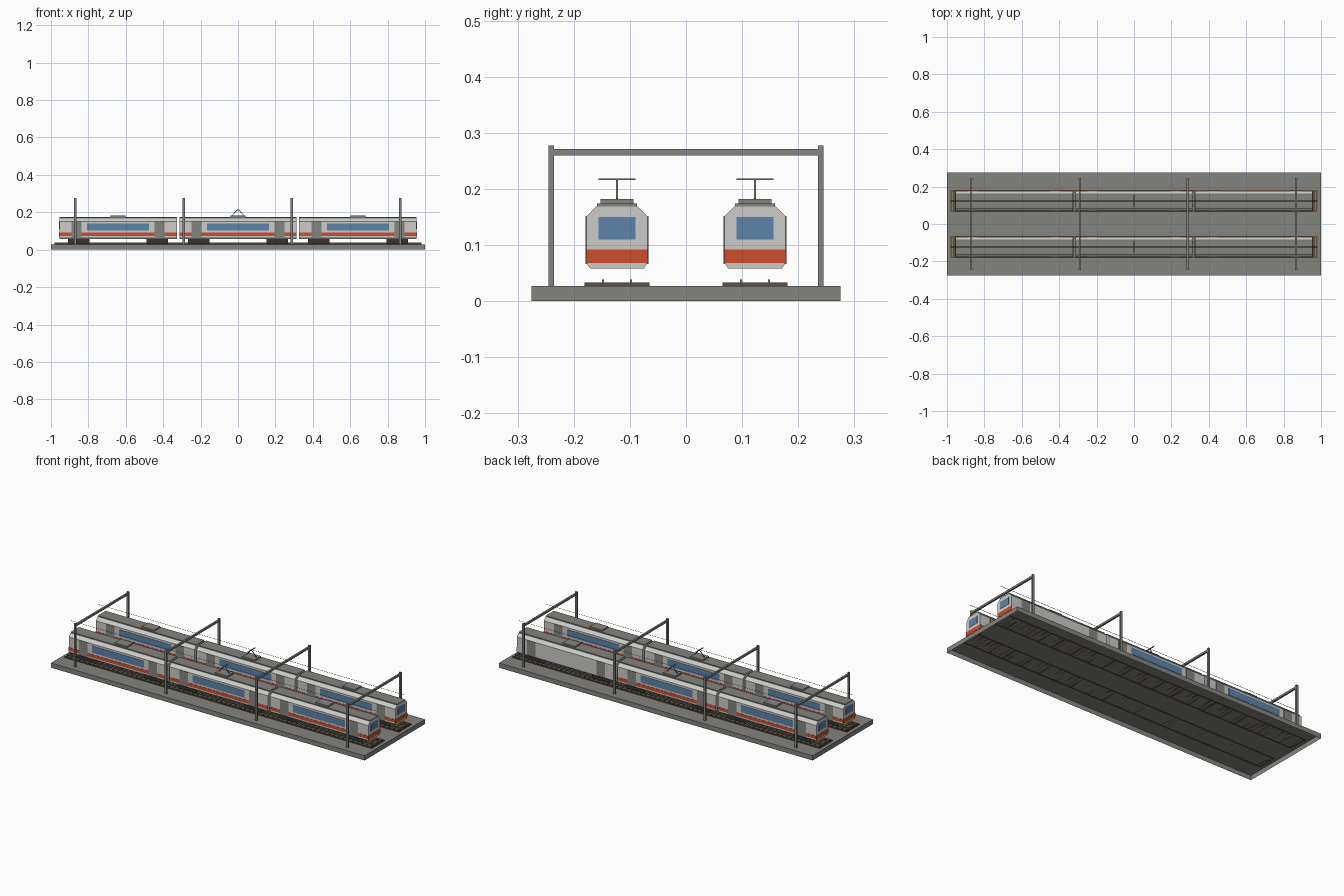
import bpy
import bmesh
from mathutils import Vector

cube = bpy.data.objects.get("Cube")
if cube:
    bpy.data.objects.remove(cube, do_unlink=True)


def material(name, r, g, b):
    m = bpy.data.materials.new(name)
    m.use_nodes = True
    m.diffuse_color = (r, g, b, 1)
    bsdf = next(n for n in m.node_tree.nodes if n.type == 'BSDF_PRINCIPLED')
    bsdf.inputs["Base Color"].default_value = (r, g, b, 1)
    return m


GREY = material("concrete_grey", .23, .235, .21)
WHITE = material("body_light_grey", .6, .6, .58)
ORANGE = material("stripe_orange", .62, .075, .025)
BLUE = material("window_blue", .11, .23, .41)
BROWN = material("sleeper_brown", .12, .08, .045)
DARK = material("bogie_dark", .035, .033, .03)


def finish(name, bm, mat):
    bmesh.ops.recalc_face_normals(bm, faces=bm.faces[:])
    mesh = bpy.data.meshes.new(name)
    bm.to_mesh(mesh)
    bm.free()
    mesh.materials.append(mat)
    ob = bpy.data.objects.new(name, mesh)
    bpy.context.scene.collection.objects.link(ob)
    return ob


def add_box(bm, x, y, z):
    """Add a box given (low, high) ranges on each axis."""
    made = bmesh.ops.create_cube(bm, size=1)['verts']
    for v in made:
        v.co = Vector([(a + b) / 2 + c * (b - a) for (a, b), c in zip((x, y, z), v.co)])
    return made


def box(name, mat, x, y, z):
    bm = bmesh.new()
    add_box(bm, x, y, z)
    return finish(name, bm, mat)


def around(c, half):
    return (c - half, c + half)


def flat(name, mat, corners):
    bm = bmesh.new()
    bm.faces.new([bm.verts.new(c) for c in corners])
    return finish(name, bm, mat)


def strut(name, mat, a, b, width):
    """Square bar between two points."""
    a, b = Vector(a), Vector(b)
    bm = bmesh.new()
    bmesh.ops.create_cube(bm, size=1)
    turn = (b - a).to_track_quat('Z', 'Y')
    for v in bm.verts:
        v.co = (a + b) / 2 + turn @ Vector((v.co.x * width, v.co.y * width, v.co.z * (b - a).length))
    return finish(name, bm, mat)


DECK = .027
TRACK_Y = .123
HALF = .054

# Base: hollow slab, open underneath
bm = bmesh.new()
add_box(bm, (-1, 1), (-.275, .275), (0, DECK))
bm.normal_update()
bmesh.ops.delete(bm, geom=[f for f in bm.faces if f.normal.z < -.5], context='FACES_ONLY')
finish("base_slab", bm, GREY)


def track(yc):
    # Border beams and sleepers
    bm = bmesh.new()
    for s in (-1, 1):
        add_box(bm, (-.98, .98), around(yc + s * .055, .003), (DECK - .002, .033))
        add_box(bm, around(s * .977, .003), around(yc, .058), (DECK - .002, .033))
    for i in range(65):
        add_box(bm, around(-.96 + i * .03, .008), around(yc, .053), (DECK, .033))
    finish("sleepers", bm, BROWN)
    for s in (-1, 1):
        box("rail", GREY, (-.98, .98), around(yc + s * .025, .002), (.033, .039))
    # Overhead wire
    flat("contact_wire", DARK, [(x, yc + y, .219) for x, y in
                                ((-.98, -.0015), (.98, -.0015), (.98, .0015), (-.98, .0015))])


def carriage(xc, yc, end, plain_side):
    """One car; end is -1 or 1 for an outer cab, plain_side is a side without trim."""
    length = .314
    # Body shell: chamfered profile extruded along the car
    side = [(.048, .058), (HALF, .068), (HALF, .152), (.037, .169)]
    ring = side + [(-y, z) for y, z in reversed(side)]
    bm = bmesh.new()
    face = bm.faces.new([bm.verts.new((xc - length, yc + y, z)) for y, z in ring])
    out = bmesh.ops.extrude_face_region(bm, geom=[face])['geom']
    bmesh.ops.translate(bm, vec=(2 * length, 0, 0),
                        verts=[g for g in out if isinstance(g, bmesh.types.BMVert)])
    finish("car_body", bm, WHITE)

    # Roof strip and roof equipment
    box("car_roof", GREY, around(xc, length), around(yc, .036), (.167, .174))
    box("roof_unit", GREY, around(xc, .04), around(yc, .029), (.173, .182))

    # Side trim, doors and bogie plates
    for s in (-1, 1):
        wall = yc + s * HALF
        if s != plain_side:
            box("side_stripe", ORANGE, around(xc, length), around(wall, .001), (.074, .092))
            box("side_window", BLUE, around(xc, .166), around(wall, .0015), (.102, .141))
        for e in (-1, 1):
            box("side_door", GREY, around(xc + e * .222, .027), around(wall, .002), (.066, .152))
            b, y = xc + e * .21, yc + s * .035
            flat("bogie_plate", DARK, [(b - .058, y, .034), (b + .058, y, .034),
                                       (b + .058, y, .062), (b - .058, y, .062)])

    # Cab end window and stripe
    if end:
        nose = xc + end * length
        box("cab_window", BLUE, around(nose, .0015), around(yc, .033), (.11, .15))
        box("cab_stripe", ORANGE, around(nose, .0015), around(yc, HALF), (.068, .092))
    else:
        # Pantograph on the middle car
        for e in (-1, 1):
            strut("pantograph_arm", GREY, (xc + e * .033, yc, .182), (xc, yc, .217), .003)
        box("pantograph_bar", GREY, around(xc, .003), around(yc, .033), (.216, .219))


for yc in (-TRACK_Y, TRACK_Y):
    track(yc)
    for end in (-1, 0, 1):
        carriage(end * .641, yc, end, 1 if (end == 1 and yc > 0) else 0)

# Gantries over both tracks
for x in (-.87, -.29, .287, .867):
    for s in (-1, 1):
        box("gantry_post", GREY, around(x, .006), around(s * .24, .005), (DECK, .277))
    box("gantry_beam", GREY, around(x, .005), (-.235, .235), (.26, .271))
